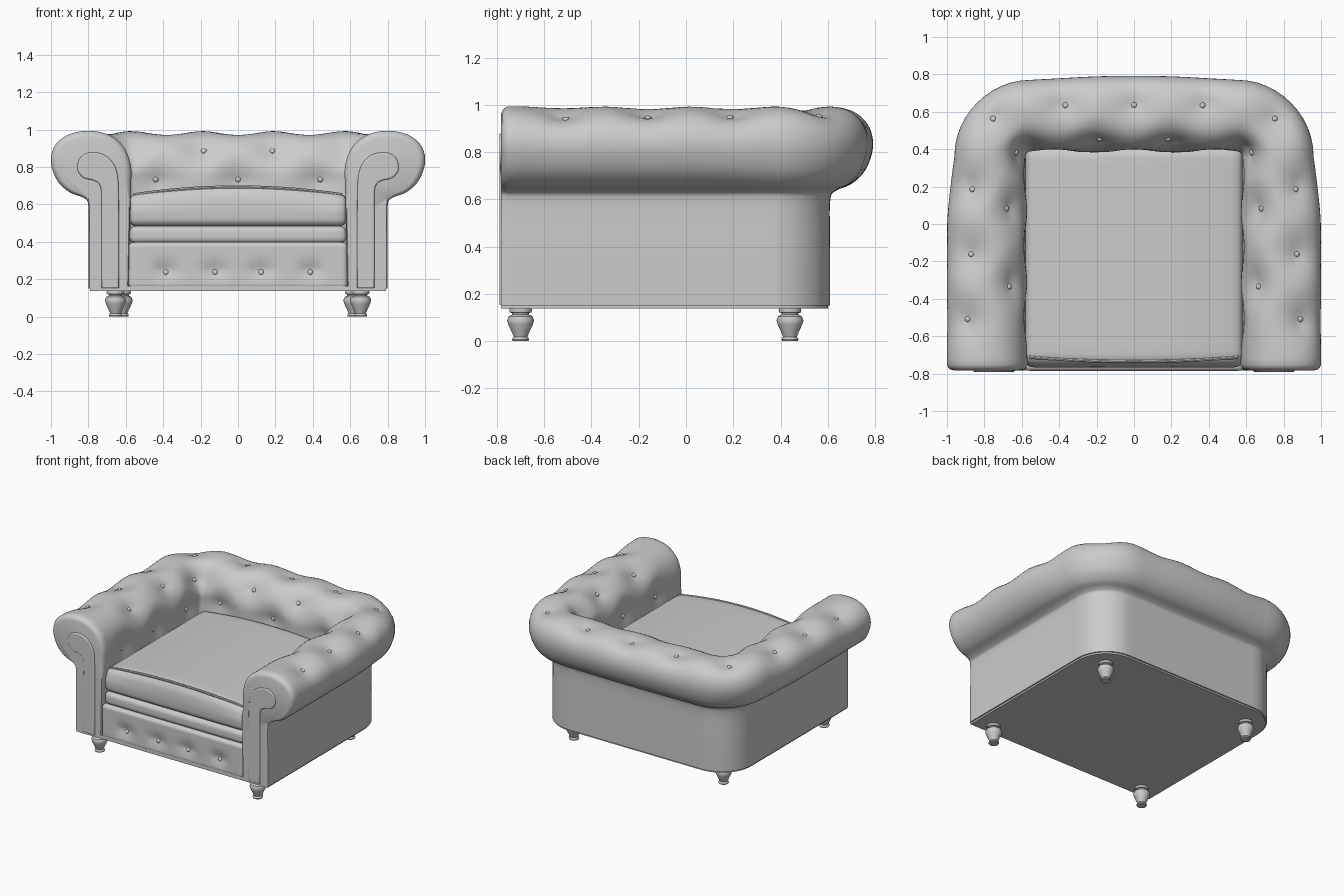
import bpy, bmesh, math
from mathutils import Vector, Matrix

if "Cube" in bpy.data.objects:
    bpy.data.objects.remove(bpy.data.objects["Cube"])


def finish(bm, name, angle=40):
    bmesh.ops.recalc_face_normals(bm, faces=bm.faces)
    me = bpy.data.meshes.new(name)
    bm.to_mesh(me)
    bm.free()
    ob = bpy.data.objects.new(name, me)
    bpy.context.collection.objects.link(ob)
    smooth(ob, angle)
    return ob


def smooth(ob, angle=40):
    bpy.ops.object.select_all(action='DESELECT')
    ob.select_set(True)
    bpy.context.view_layer.objects.active = ob
    bpy.ops.object.shade_smooth_by_angle(angle=math.radians(angle))


def spline(pts, n=4):
    # Catmull-Rom through open list of 2D points
    p = [Vector(q) for q in pts]
    p = [p[0] * 2 - p[1]] + p + [p[-1] * 2 - p[-2]]
    out = []
    for i in range(1, len(p) - 2):
        a, b, c, d = p[i - 1:i + 3]
        for k in range(n):
            t = k / n
            out.append(0.5 * (2 * b + (c - a) * t + (2 * a - 5 * b + 4 * c - d) * t * t
                              + (3 * b - a - 3 * c + d) * t ** 3))
    return out + [p[-2]]


def dent(bm, points, depth, width):
    # Pull the surface in along its normals around every button
    bm.normal_update()
    moves = []
    for v in bm.verts:
        d = min((v.co - p).length for p in points)
        moves.append((v, v.normal * depth * (math.exp(-(d / width) ** 2)
                                             + 0.3 * math.exp(-(d / width * 3) ** 2))))
    for v, m in moves:
        v.co -= m


seats = []   # button places: (point, normal)


def place_buttons(bm, points):
    bm.normal_update()
    for p in points:
        v = min(bm.verts, key=lambda w: (w.co - p).length)
        seats.append((v.co.copy(), v.normal.copy()))


def soft_box(name, lo, hi, r, cuts=16, deform=None, tufts=None):
    lo, hi = Vector(lo), Vector(hi)
    mid, half = (lo + hi) / 2, (hi - lo) / 2
    bm = bmesh.new()
    bmesh.ops.create_cube(bm, size=2)
    bmesh.ops.subdivide_edges(bm, edges=bm.edges[:], cuts=cuts, use_grid_fill=True)
    for v in bm.verts:
        c = Vector([math.sin(max(-1, min(1, a)) * math.pi / 2) * h for a, h in zip(v.co, half)])
        core = Vector([max(-h + r, min(h - r, a)) for a, h in zip(c, half)])
        d = c - core
        v.co = mid + core + (d.normalized() * r if d.length > 1e-6 else d)
        if deform:
            deform(v.co)
    bmesh.ops.recalc_face_normals(bm, faces=bm.faces)
    if tufts:
        dent(bm, tufts, 0.022, 0.05)
        place_buttons(bm, tufts)
    return finish(bm, name)


# Plan path (x, y, angle, roll overhang): right arm, round corner, back, mirrored
R, CX, CY, FRONT = 0.25, 0.55, 0.36, -0.782
half_path = []
for y in [FRONT, FRONT + 0.004, FRONT + 0.014, FRONT + 0.03] + [
        FRONT + 0.03 + (CY - FRONT - 0.03) * i / 32 for i in range(1, 32)]:
    t = max(0, min(1, (y + 0.1) / (CY + 0.1)))
    half_path.append((CX, y, 0.0, 1 - 0.2 * t * t))
for i in range(13):
    half_path.append((CX, CY, math.pi / 2 * i / 12, 0.8))
for i in range(1, 16):
    half_path.append((CX * (1 - i / 15), CY, math.pi / 2, 0.8 + 0.11 * math.sin(i / 15 * math.pi / 2)))
path = half_path + [(-x, y, math.pi - a, w) for x, y, a, w in reversed(half_path[:-1])]

# Arm and back cross-section: (offset from outer wall, height)
profile = spline([(0, 0.15), (0, 0.38), (0, 0.59), (0.025, 0.635), (0.10, 0.665), (0.165, 0.725),
                  (0.2, 0.82), (0.185, 0.905), (0.125, 0.965), (0.035, 0.992), (-0.06, 0.988),
                  (-0.14, 0.955), (-0.2, 0.89), (-0.228, 0.80), (-0.228, 0.70), (-0.222, 0.5),
                  (-0.215, 0.15)])
n = len(profile)
bm = bmesh.new()
rings = []
for k, (x, y, a, w) in enumerate(path):
    # the rolled ends round over towards the front faces
    inset = {0: 0.035, 1: 0.02, 2: 0.008}.get(min(k, len(path) - 1 - k), 0)
    ring = []
    for j, (u, z) in enumerate(profile):
        t = profile[min(j + 1, n - 1)] - profile[max(j - 1, 0)]
        t.normalize()
        d = inset * max(0.15, min(1, (z - 0.58) / 0.15))
        u, z = u - t.y * d, z + t.x * d
        u *= w if u > 0 else 1
        ring.append(bm.verts.new((x + (R + u) * math.cos(a), y + (R + u) * math.sin(a), z)))
    rings.append(ring)
for r0, r1 in zip(rings, rings[1:]):
    for j in range(n):
        bm.faces.new((r0[j], r0[(j + 1) % n], r1[(j + 1) % n], r1[j]))
bm.faces.new(rings[0])
bm.faces.new(rings[-1][::-1])
bmesh.ops.recalc_face_normals(bm, faces=bm.faces)
right = [(0.88, 0.2, 0.97), (0.88, -0.16, 0.98), (0.9, -0.52, 0.97), (0.76, 0.57, 0.98),
         (0.38, 0.64, 0.99), (0.64, 0.08, 0.95), (0.63, -0.32, 0.95), (0.58, 0.37, 0.9),
         (0.2, 0.42, 0.9), (0.575, -0.12, 0.71), (0.575, -0.5, 0.71), (0.575, 0.26, 0.71),
         (0.43, 0.385, 0.72)]
tufts = [Vector((s * x, y, z)) for x, y, z in right for s in (1, -1)]
tufts += [Vector((0, 0.64, 0.99)), Vector((0, 0.385, 0.72))]
dent(bm, tufts, 0.033, 0.11)
for ring in (rings[0], rings[-1]):
    for v in ring:
        v.co.y = FRONT
place_buttons(bm, tufts)
finish(bm, "rolled_arms_and_back")

# Scroll facing on each arm front
cane = spline([(0.722, 0.16), (0.722, 0.45), (0.722, 0.66), (0.737, 0.715), (0.775, 0.738),
               (0.82, 0.748), (0.85, 0.785), (0.843, 0.835), (0.81, 0.865), (0.76, 0.87),
               (0.705, 0.85), (0.665, 0.80), (0.648, 0.72), (0.645, 0.5), (0.645, 0.16)], 3)
for side, s in (("right", 1), ("left", -1)):
    cu = bpy.data.curves.new(side + "_arm_scroll", 'CURVE')
    cu.dimensions, cu.fill_mode = '2D', 'BOTH'
    cu.extrude, cu.bevel_depth, cu.bevel_resolution = 0.001, 0.008, 2
    sp = cu.splines.new('POLY')
    sp.points.add(len(cane) - 1)
    for q, (x, z) in zip(sp.points, cane):
        q.co = (s * x, z, 0, 1)
    sp.use_cyclic_u = True
    ob = bpy.data.objects.new(side + "_arm_scroll", cu)
    ob.location.y = FRONT + 0.001
    ob.rotation_euler.x = math.pi / 2
    bpy.context.collection.objects.link(ob)
    bpy.ops.object.select_all(action='DESELECT')
    ob.select_set(True)
    bpy.context.view_layer.objects.active = ob
    bpy.ops.object.convert(target='MESH')
    smooth(bpy.context.object)


# Seat cushion with crowned top, deck roll beneath and tufted front panel
def crown(co):
    if co.z > 0.57:
        k = (co.z - 0.57) / 0.085
        co.z += 0.045 * k * max(0, 1 - (co.x / 0.58) ** 2)
        co.y += 0.025 * k * (co.x / 0.58) ** 2 if co.y < -0.6 else 0
    if co.y < -0.6:
        co.y -= 0.012 * max(0, 1 - ((co.z - 0.57) / 0.1) ** 2)


soft_box("seat_cushion", (-0.58, -0.755, 0.482), (0.58, 0.41, 0.655), 0.04, 20, crown)
soft_box("seat_deck_roll", (-0.58, -0.765, 0.39), (0.58, 0.4, 0.486), 0.035)
panel_tufts = [Vector((x, -0.785, 0.25)) for x in (-0.39, -0.125, 0.125, 0.39)]
soft_box("front_panel", (-0.585, -0.785, 0.15), (0.585, -0.5, 0.398), 0.025, 36, None, panel_tufts)

# Cushion piping along the crowned front edge
bm = bmesh.new()
prev = None
for i in range(25):
    x = -0.56 + 1.12 * i / 24
    k = (x / 0.58) ** 2
    c = Vector((x, -0.735 + 0.025 * k, 0.648 + 0.045 * (1 - k)))
    ring = [bm.verts.new(c + Vector((0, math.cos(a), math.sin(a))) * 0.009)
            for a in [math.tau * j / 8 for j in range(8)]]
    if prev:
        for j in range(8):
            bm.faces.new((prev[j], prev[(j + 1) % 8], ring[(j + 1) % 8], ring[j]))
    else:
        bm.faces.new(ring)
    prev = ring
bm.faces.new(prev)
finish(bm, "cushion_piping")

# Floor plate following the outer plan
bm = bmesh.new()
plate = bm.faces.new([bm.verts.new((x + 0.24 * math.cos(a), y + 0.24 * math.sin(a), 0.138))
                      for x, y, a, w in path])
up = bmesh.ops.extrude_face_region(bm, geom=[plate])
for v in up["geom"]:
    if isinstance(v, bmesh.types.BMVert):
        v.co.z = 0.165
finish(bm, "base_plate")

# Turned feet
lathe = [(0.0, 0), (0.033, 0), (0.036, 0.006), (0.033, 0.014), (0.029, 0.018), (0.038, 0.04),
         (0.052, 0.07), (0.057, 0.088), (0.05, 0.105), (0.036, 0.112), (0.036, 0.118),
         (0.046, 0.122), (0.048, 0.13), (0.044, 0.145), (0.0, 0.145)]
for name, fx, fy in (("front", 0.655, -0.70), ("back", 0.62, 0.44)):
    for side, s in (("right", 1), ("left", -1)):
        bm = bmesh.new()
        vs = [bm.verts.new((r, 0, z)) for r, z in lathe]
        es = [bm.edges.new(e) for e in zip(vs, vs[1:])]
        bmesh.ops.spin(bm, geom=vs + es, axis=(0, 0, 1), cent=(0, 0, 0), steps=24, angle=math.tau)
        bmesh.ops.remove_doubles(bm, verts=bm.verts, dist=0.0005)
        foot = finish(bm, f"{name}_{side}_foot")
        foot.location = (s * fx, fy, 0)

# Upholstery buttons
bm = bmesh.new()
for p, nrm in seats:
    m = (Matrix.Translation(p + nrm * 0.003) @ nrm.to_track_quat('Z', 'Y').to_matrix().to_4x4()
         @ Matrix.Diagonal((1, 1, 0.6, 1)))
    bmesh.ops.create_uvsphere(bm, u_segments=12, v_segments=8, radius=0.015, matrix=m)
finish(bm, "buttons", 60)
